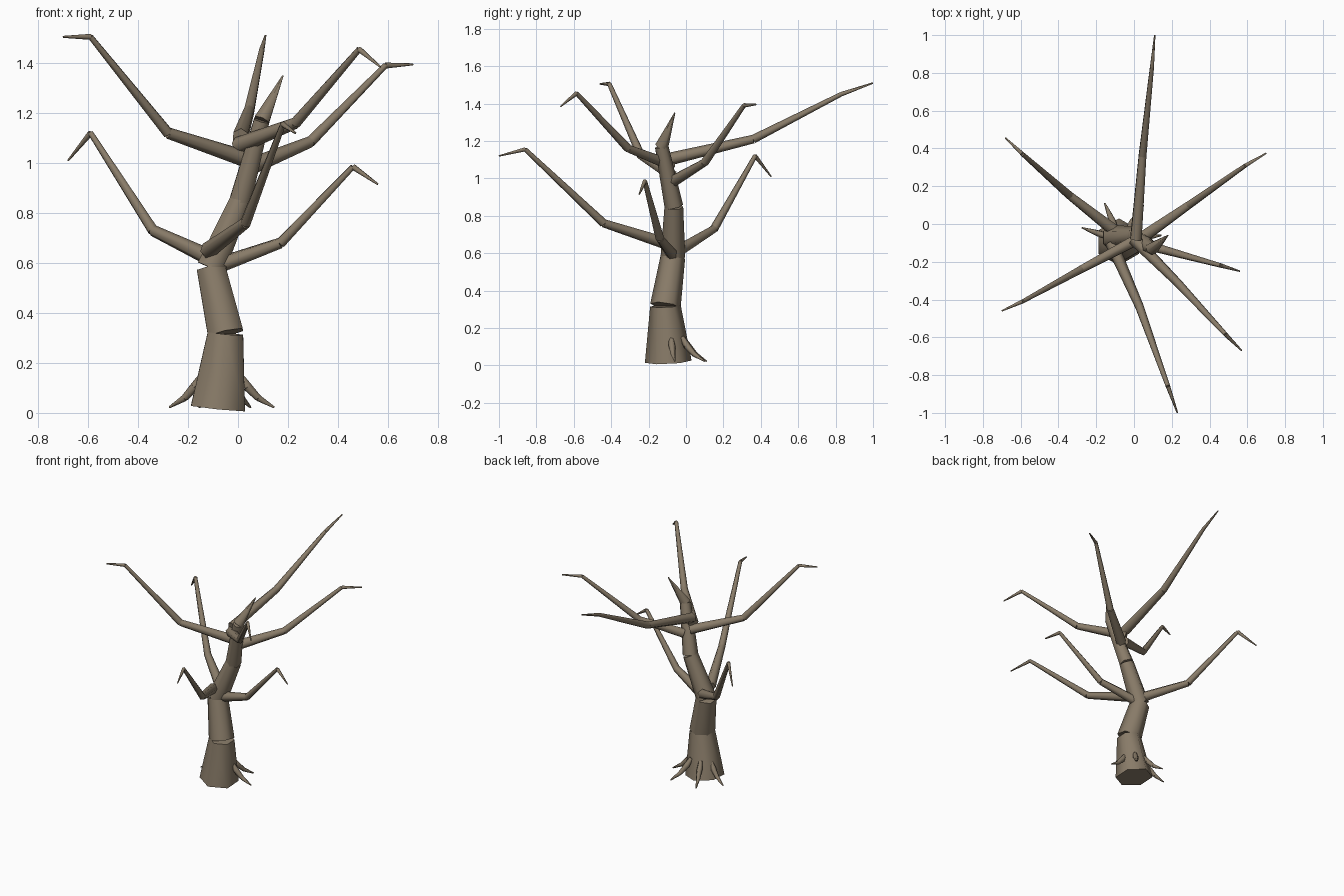
import bpy
import bmesh
import math
from mathutils import Matrix, Vector

cube = bpy.data.objects.get("Cube")
if cube:
    bpy.data.objects.remove(cube, do_unlink=True)

bark = bpy.data.materials.new("bark")
bark.use_nodes = True
bark_colour = (0.25, 0.2, 0.14, 1)
bark.diffuse_color = bark_colour
shader = bark.node_tree.nodes["Principled BSDF"]
shader.inputs["Base Color"].default_value = bark_colour
shader.inputs["Roughness"].default_value = 0.9


def limb(name, points, radii, sides=6):
    """Chain of separate capped, tapering segments along the points."""
    bm = bmesh.new()
    for i in range(len(points) - 1):
        a, b = Vector(points[i]), Vector(points[i + 1])
        axis = b - a
        turn = Vector((0, 0, 1)).rotation_difference(axis)
        place = Matrix.Translation((a + b) / 2) @ turn.to_matrix().to_4x4()
        bmesh.ops.create_cone(bm, cap_ends=True, segments=sides, radius1=radii[i],
                              radius2=radii[i + 1], depth=axis.length, matrix=place)
    mesh = bpy.data.meshes.new(name)
    bm.to_mesh(mesh)
    bm.free()
    mesh.materials.append(bark)
    obj = bpy.data.objects.new(name, mesh)
    bpy.context.collection.objects.link(obj)
    bpy.ops.object.select_all(action='DESELECT')
    obj.select_set(True)
    bpy.context.view_layer.objects.active = obj
    bpy.ops.object.shade_smooth_by_angle(angle=math.radians(65))
    return obj


# Crooked trunk, ending in a spike
limb("trunk",
     [(-0.08, -0.095, 0.02), (-0.05, -0.11, 0.318), (-0.108, -0.07, 0.58),
      (0.01, -0.065, 0.85), (0.095, -0.13, 1.17), (0.18, -0.06, 1.35)],
     [0.125, 0.082, 0.066, 0.05, 0.036, 0.003])

# Branches: base, bend, elbow, tip
branches = {
    "upper_right_branch": [(0.02, -0.08, 1.02), (-0.28, -0.24, 1.12),
                           (-0.59, -0.41, 1.505), (-0.7, -0.46, 1.505)],
    "upper_back_branch": [(0.01, -0.08, 1.105), (0.045, 0.36, 1.21),
                          (0.095, 0.83, 1.45), (0.11, 1.0, 1.51)],
    "upper_front_branch": [(0.0, -0.08, 1.07), (0.23, -0.31, 1.16),
                           (0.485, -0.585, 1.455), (0.57, -0.67, 1.385)],
    "upper_left_branch": [(0.06, -0.06, 0.99), (0.29, 0.1, 1.085),
                          (0.59, 0.31, 1.39), (0.7, 0.375, 1.395)],
    "lower_right_branch": [(-0.11, -0.03, 0.62), (-0.34, 0.15, 0.73),
                           (-0.59, 0.37, 1.12), (-0.68, 0.455, 1.01)],
    "lower_left_branch": [(-0.08, -0.07, 0.59), (0.17, -0.14, 0.68),
                          (0.46, -0.22, 0.985), (0.56, -0.25, 0.915)],
    "lower_front_branch": [(-0.12, -0.1, 0.65), (0.03, -0.44, 0.76),
                           (0.18, -0.86, 1.155), (0.23, -1.0, 1.12)],
}
for name, path in branches.items():
    limb(name, path, [0.034, 0.023, 0.012, 0.004])

# Small roots curving out of the trunk foot down to the ground
foot = Vector((-0.07, -0.09, 0))
root_tips = {
    "right_root": (-0.275, -0.02),
    "back_right_root": (-0.155, 0.11),
    "back_left_root": (0.05, 0.1),
    "left_root": (0.145, -0.06),
}
for name, tip in root_tips.items():
    reach = Vector((*tip, 0)) - foot
    path = [foot + reach * t + Vector((0, 0, z))
            for t, z in ((0.36, 0.15), (0.5, 0.105), (0.7, 0.06), (1, 0.022))]
    limb(name, path, [0.013, 0.019, 0.014, 0.004])
